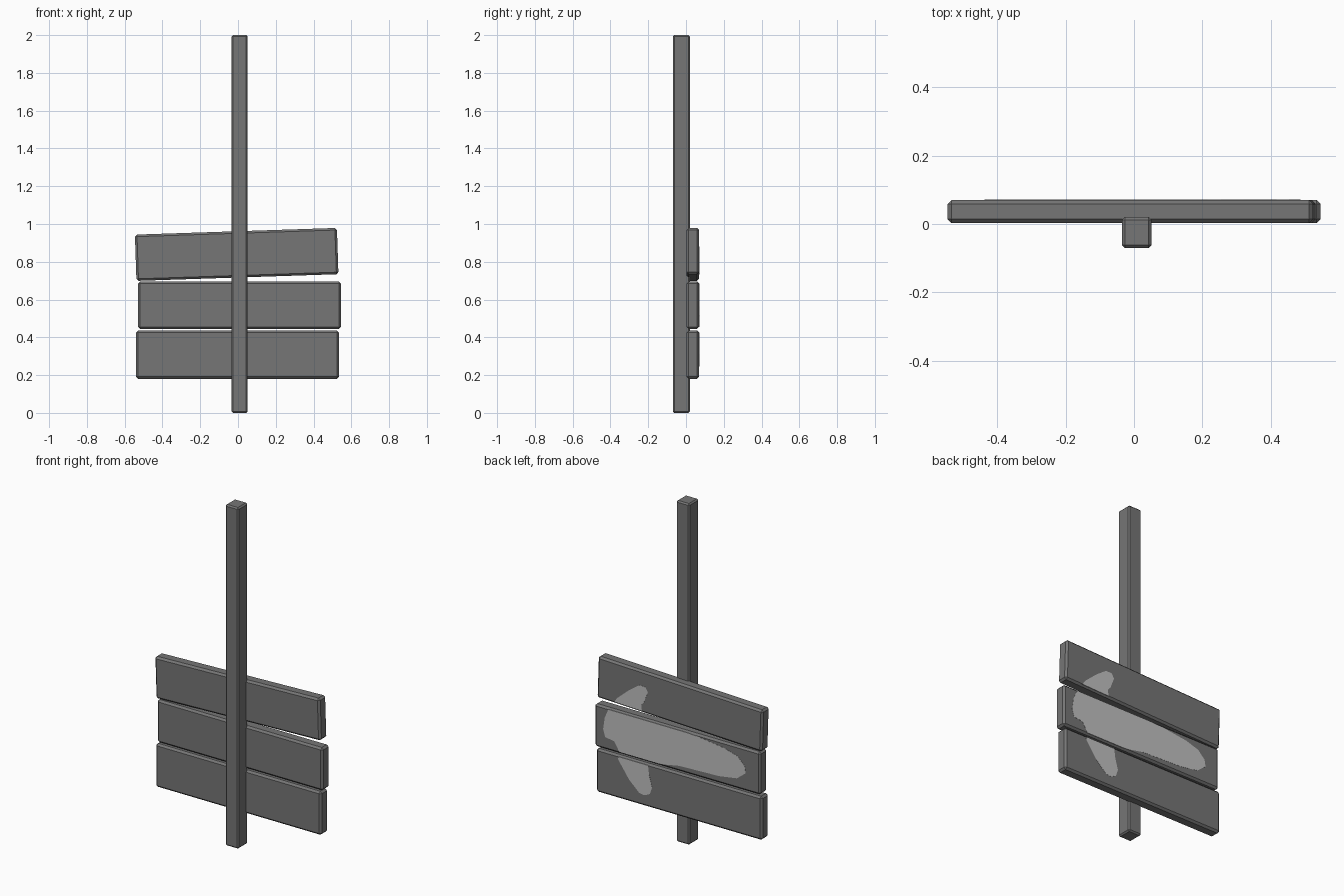
import bpy, bmesh, math
from mathutils import Matrix, Vector

if "Cube" in bpy.data.objects:
    bpy.data.objects.remove(bpy.data.objects["Cube"])


def material(name, value):
    m = bpy.data.materials.new(name)
    m.diffuse_color = (value, value, value, 1)
    m.use_nodes = True
    m.node_tree.nodes["Principled BSDF"].inputs["Base Color"].default_value = m.diffuse_color
    return m


wood = material("dark_grey_wood", 0.18)
paint = material("light_grey_paint", 0.53)


def finish(name, bm, mat):
    bmesh.ops.recalc_face_normals(bm, faces=bm.faces)
    mesh = bpy.data.meshes.new(name)
    bm.to_mesh(mesh)
    bm.free()
    mesh.materials.append(mat)
    obj = bpy.data.objects.new(name, mesh)
    bpy.context.collection.objects.link(obj)
    return obj


def beam(name, centre, size, bevel, tilt=0.0):
    """Box with chamfered edges, tilted about y."""
    bm = bmesh.new()
    bmesh.ops.create_cube(bm, size=1, matrix=Matrix.Diagonal((*size, 1)))
    bmesh.ops.bevel(bm, geom=bm.edges[:], offset=bevel, segments=1, affect='EDGES')
    bm.transform(Matrix.Translation(centre) @ Matrix.Rotation(-tilt, 4, 'Y'))
    return finish(name, bm, wood)


# Arrow outline on the back of the boards (x, z)
ARROW = [(.488, .562), (.478, .63), (.455, .685), (.398, .767), (.32, .835), (.255, .881),
         (.215, .882), (.198, .855), (.223, .79), (.275, .735), (.27, .712), (.2, .70),
         (.12, .695), (-.13, .682), (-.3, .66), (-.385, .635), (-.43, .59), (-.437, .55),
         (-.38, .505), (-.263, .487), (-.004, .478), (.255, .463), (.242, .431),
         (.19, .374), (.171, .303), (.185, .262), (.22, .245), (.255, .251), (.32, .311),
         (.391, .41), (.385, .459), (.417, .51), (.475, .518)]


def painted_patch(name, centre, height, tilt):
    """The slice of the arrow that falls on one board, as a thin plate."""
    bm = bmesh.new()
    bm.faces.new([bm.verts.new((x, 0.0685, z)) for x, z in ARROW])
    bmesh.ops.triangulate(bm, faces=bm.faces[:])
    up = Vector((-math.sin(tilt), 0, math.cos(tilt)))
    for n in (up, -up):
        bmesh.ops.bisect_plane(bm, geom=bm.verts[:] + bm.edges[:] + bm.faces[:],
                               plane_co=Vector(centre) + n * (height / 2 - 0.009),
                               plane_no=n, clear_outer=True)
    ext = bmesh.ops.extrude_face_region(bm, geom=bm.faces[:])
    moved = [g for g in ext["geom"] if isinstance(g, bmesh.types.BMVert)]
    bmesh.ops.translate(bm, verts=moved, vec=(0, 0.0025, 0))
    finish(name, bm, paint)


# Upright post
beam("post", (0.008, -0.025, 1.0), (0.086, 0.09, 2.0), 0.008)

# Three boards with the painted arrow on the back
for label, cx, cz, length, height, tilt in (
        ("bottom", -0.002, 0.308, 1.075, 0.255, 0.0),
        ("middle", 0.008, 0.570, 1.075, 0.25, 0.0),
        ("top", -0.007, 0.839, 1.07, 0.245, math.radians(1.9))):
    centre = (cx, 0.0365, cz)
    beam(label + "_board", centre, (length, 0.067, height), 0.011, tilt)
    painted_patch(label + "_arrow_paint", centre, height, tilt)
